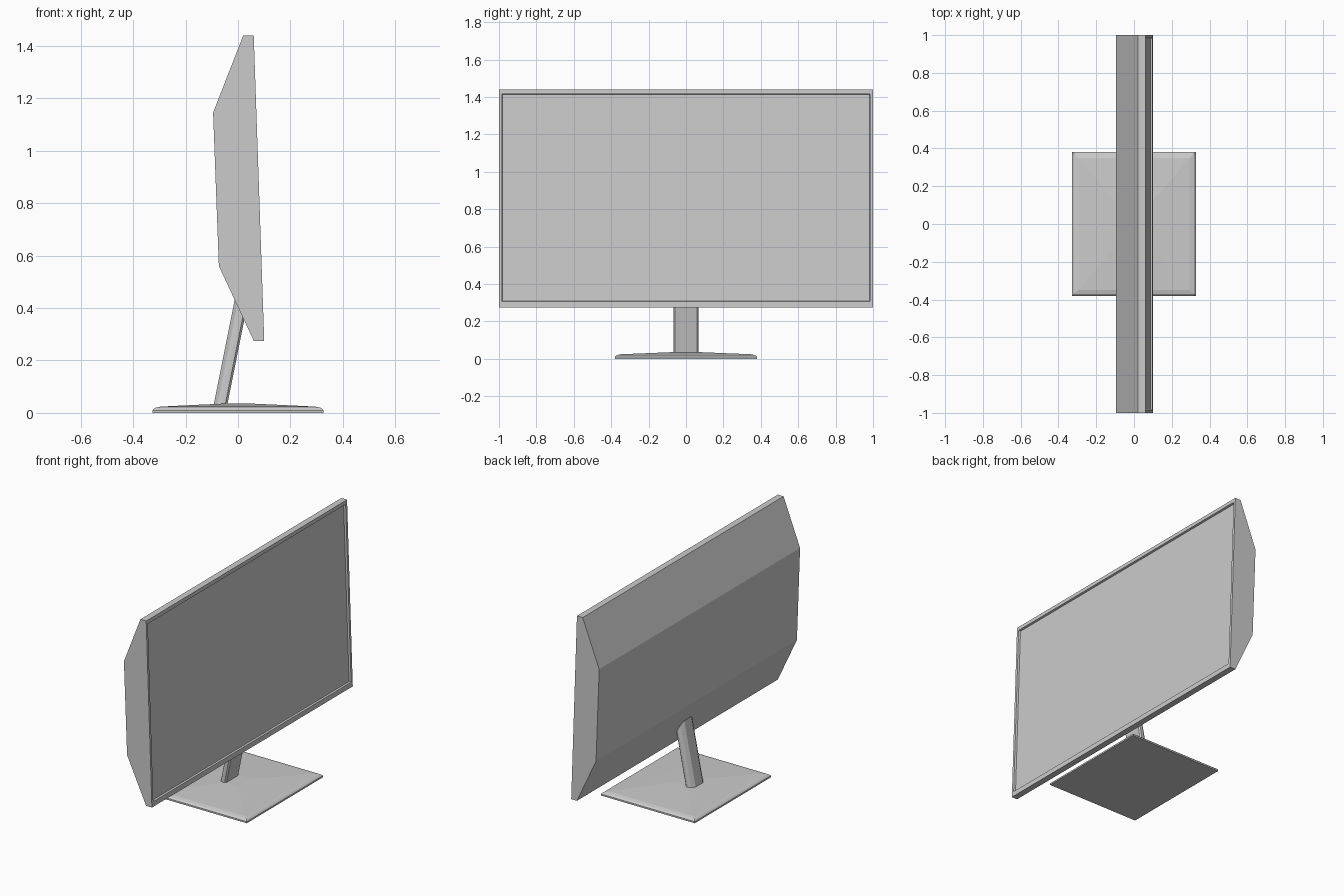
import bpy
import bmesh
from mathutils import Vector

cube = bpy.data.objects.get("Cube")
if cube:
    bpy.data.objects.remove(cube, do_unlink=True)

GREY = (0.6, 0.6, 0.6, 1.0)
mat = bpy.data.materials.new("plain grey")
mat.use_nodes = True
mat.diffuse_color = GREY
mat.node_tree.nodes["Principled BSDF"].inputs["Base Color"].default_value = GREY


def loft(bm, rings):
    """Skin a list of matching closed rings and cap both ends."""
    loops = [[bm.verts.new(p) for p in ring] for ring in rings]
    for a, b in zip(loops, loops[1:]):
        n = len(a)
        for i in range(n):
            j = (i + 1) % n
            bm.faces.new((a[i], a[j], b[j], b[i]))
    bm.faces.new(loops[0])
    bm.faces.new(loops[-1])
    bmesh.ops.recalc_face_normals(bm, faces=bm.faces)
    bm.normal_update()


def finish(bm, name):
    mesh = bpy.data.meshes.new(name)
    bm.to_mesh(mesh)
    bm.free()
    mesh.materials.append(mat)
    obj = bpy.data.objects.new(name, mesh)
    bpy.context.collection.objects.link(obj)
    return obj


# Display housing: side profile extruded across the full width
profile = [(0.02, 1.44), (0.06, 1.44), (0.10, 0.275),
           (0.06, 0.275), (-0.073, 0.56), (-0.095, 1.145)]
bm = bmesh.new()
loft(bm, [[(x, y, z) for x, z in profile] for y in (-1, 1)])

# Recessed screen: bezel is a little taller at the bottom
screen = max(bm.faces, key=lambda f: f.normal.x)
bmesh.ops.inset_region(bm, faces=[screen], thickness=0.022)
up = Vector((-0.04, 0, 1.165)).normalized()
middle = screen.calc_center_median().z
for v in screen.verts:
    v.co += up * (-0.008 if v.co.z > middle else 0.016)
bmesh.ops.inset_region(bm, faces=[screen], thickness=0.004, depth=-0.012)
finish(bm, "display_panel")

# Base: stacked rectangles forming a low dome with a rounded rim
bm = bmesh.new()
steps = [(0.327, 0.38, 0), (0.327, 0.38, 0.01), (0.317, 0.37, 0.019),
         (0.295, 0.35, 0.024), (0.15, 0.18, 0.031), (0.04, 0.06, 0.036)]
loft(bm, [[(-a, -b, z), (a, -b, z), (a, b, z), (-a, b, z)] for a, b, z in steps])
finish(bm, "base")

# Leaning post with chamfered rear corners, ending inside the housing
half = [(-0.092, 0.035), (-0.078, 0.058), (-0.062, 0.066),
        (-0.048, 0.066), (-0.04, 0.058)]
outline = half + [(x, -y) for x, y in reversed(half)]
bm = bmesh.new()
loft(bm, [[(x + lean, y, z) for x, y in outline]
          for lean, z in ((-0.003, 0.02), (0.093, 0.5))])
finish(bm, "stand_post")
